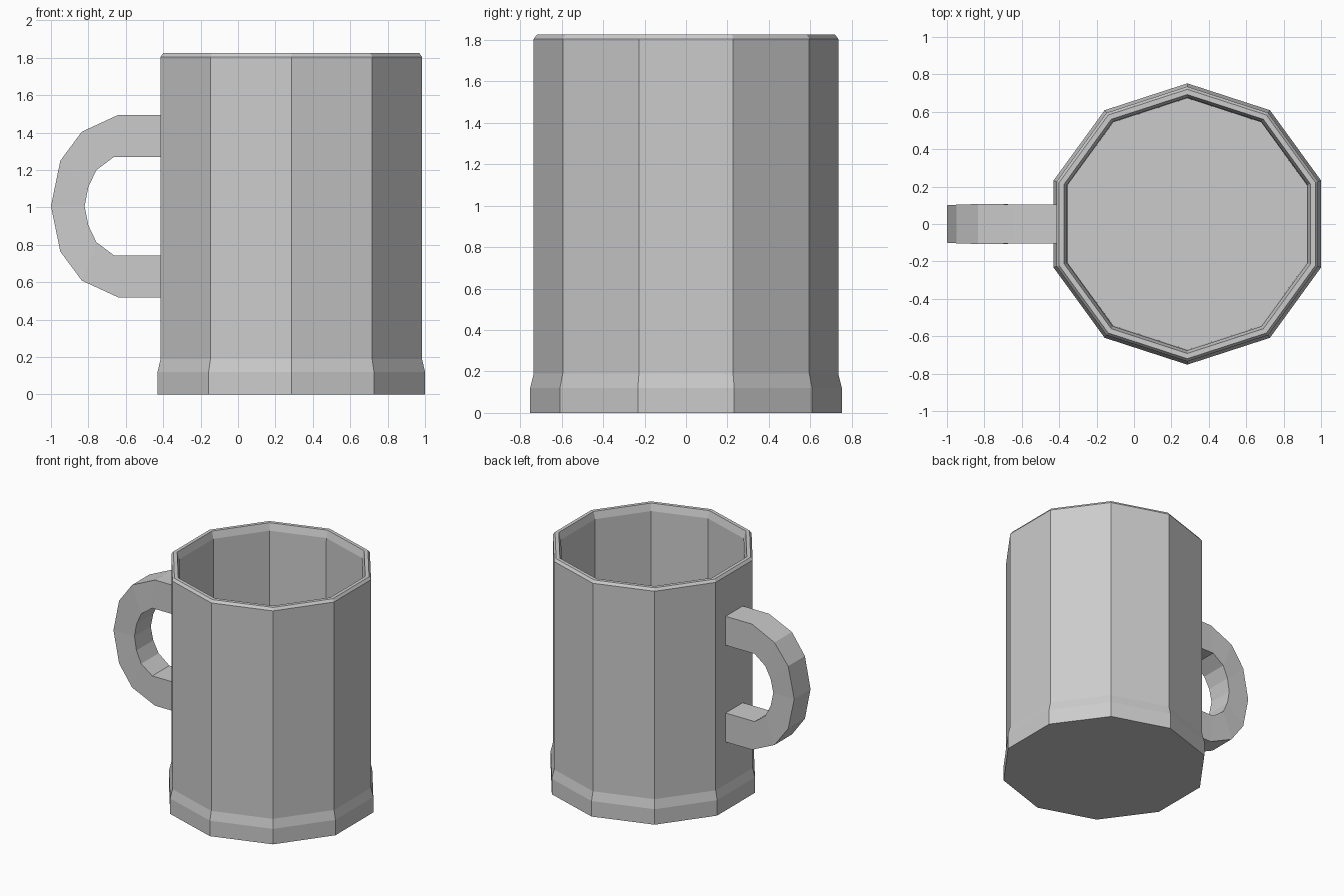
import bpy, bmesh, math

if "Cube" in bpy.data.objects:
    bpy.data.objects.remove(bpy.data.objects["Cube"])

CX, SIDES = 0.285, 10


def finish(name, bm):
    bmesh.ops.recalc_face_normals(bm, faces=bm.faces)
    mesh = bpy.data.meshes.new(name)
    bm.to_mesh(mesh)
    bm.free()
    obj = bpy.data.objects.new(name, mesh)
    bpy.context.collection.objects.link(obj)
    return obj


def bridge(bm, rings, closed=False):
    pairs = list(zip(rings, rings[1:])) + ([(rings[-1], rings[0])] if closed else [])
    for a, b in pairs:
        for i in range(len(a)):
            j = (i + 1) % len(a)
            bm.faces.new((a[i], a[j], b[j], b[i]))
    if not closed:
        bm.faces.new(rings[0])
        bm.faces.new(rings[-1])


# Cup: ten-sided profile (radius, z) from underside, over the rim, to the inner floor
profile = [(0.752, 0), (0.752, 0.12), (0.735, 0.19), (0.735, 1.805), (0.72, 1.825),
           (0.692, 1.825), (0.676, 1.77), (0.672, 0.12)]
bm = bmesh.new()
rings = []
for r, z in profile:
    angles = [math.pi / 2 + k * math.tau / SIDES for k in range(SIDES)]
    rings.append([bm.verts.new((CX + r * math.cos(a), r * math.sin(a), z)) for a in angles])
bridge(bm, rings)
finish("mug_body", bm)

# Handle: upper half sections (outer x, z, inner x, z, half width), mirrored downwards
MID = 1.007
upper = [(-0.40, 1.495, -0.40, 1.27, 0.105), (-0.64, 1.495, -0.663, 1.27, 0.105),
         (-0.835, 1.405, -0.757, 1.2, 0.107), (-0.95, 1.25, -0.80, 1.11, 0.103)]
middle = [(-1.0, MID, -0.82, MID, 0.10)]
lower = [(ox, 2 * MID - oz, ix, 2 * MID - iz, w) for ox, oz, ix, iz, w in reversed(upper)]
bm = bmesh.new()
sections = []
for ox, oz, ix, iz, w in upper + middle + lower:
    sections.append([bm.verts.new(p) for p in
                     ((ox, -w, oz), (ox, w, oz), (ix, w, iz), (ix, -w, iz))])
bridge(bm, sections)
finish("handle", bm)
